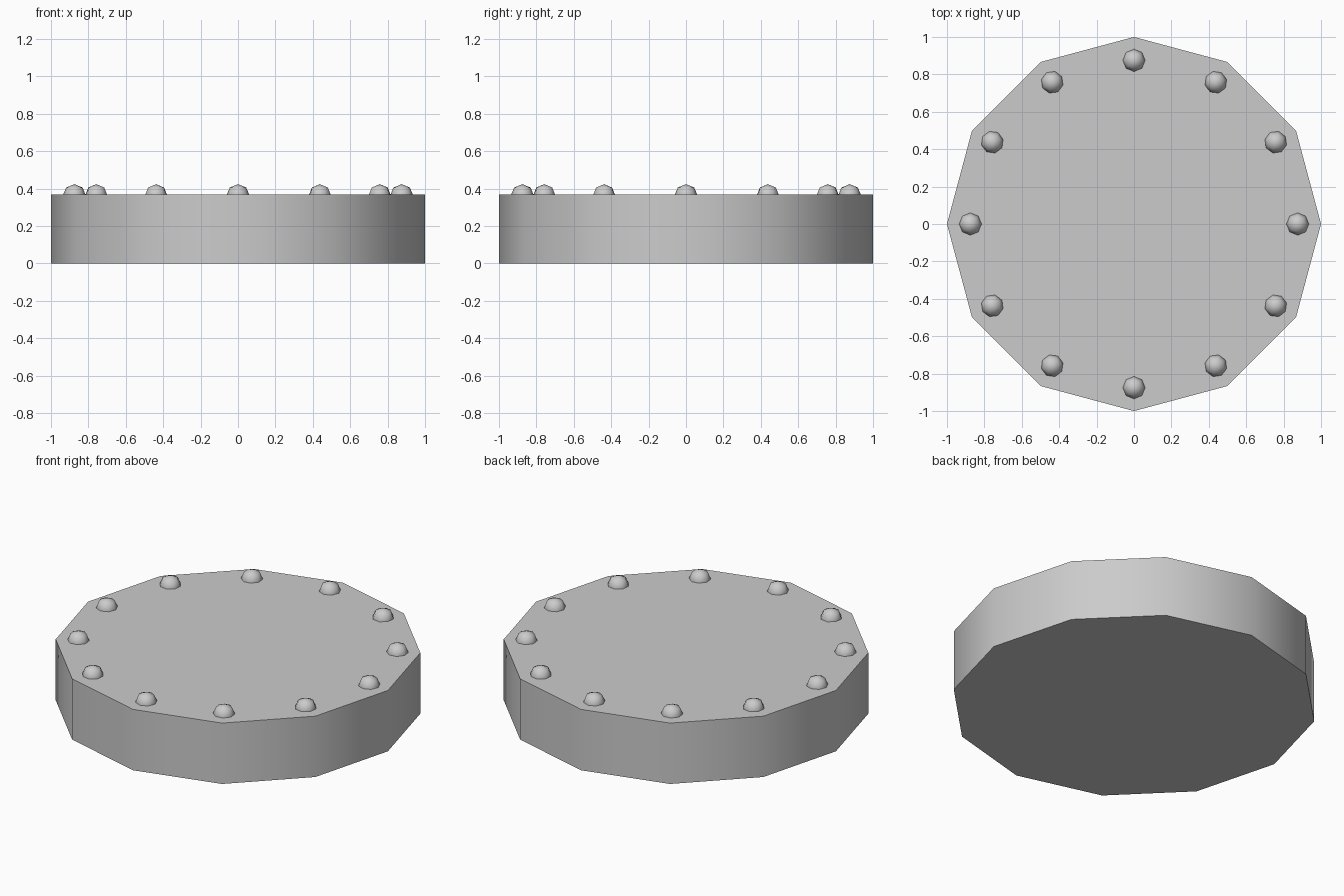
import bpy, math

if "Cube" in bpy.data.objects:
    bpy.data.objects.remove(bpy.data.objects["Cube"])

SIDES = 12
TOP = 0.367
STUD_R = 0.0625
RING_R = 0.875


def smooth(obj, degrees):
    bpy.ops.object.select_all(action='DESELECT')
    obj.select_set(True)
    bpy.context.view_layer.objects.active = obj
    bpy.ops.object.shade_smooth_by_angle(angle=math.radians(degrees))


# twelve-sided disc body, corners on the axes
bpy.ops.mesh.primitive_cylinder_add(vertices=SIDES, radius=1, depth=TOP,
                                    location=(0, 0, TOP / 2))
body = bpy.context.object
body.name = "disc_body"
smooth(body, 40)

# round studs half sunk into the top, one near each corner
for i in range(SIDES):
    a = 2 * math.pi * i / SIDES
    bpy.ops.mesh.primitive_uv_sphere_add(
        segments=8, ring_count=4, radius=STUD_R,
        location=(RING_R * math.cos(a), RING_R * math.sin(a), TOP - 0.006),
        rotation=(0, 0, a))
    stud = bpy.context.object
    stud.name = f"stud_{i + 1}"
    smooth(stud, 50)
